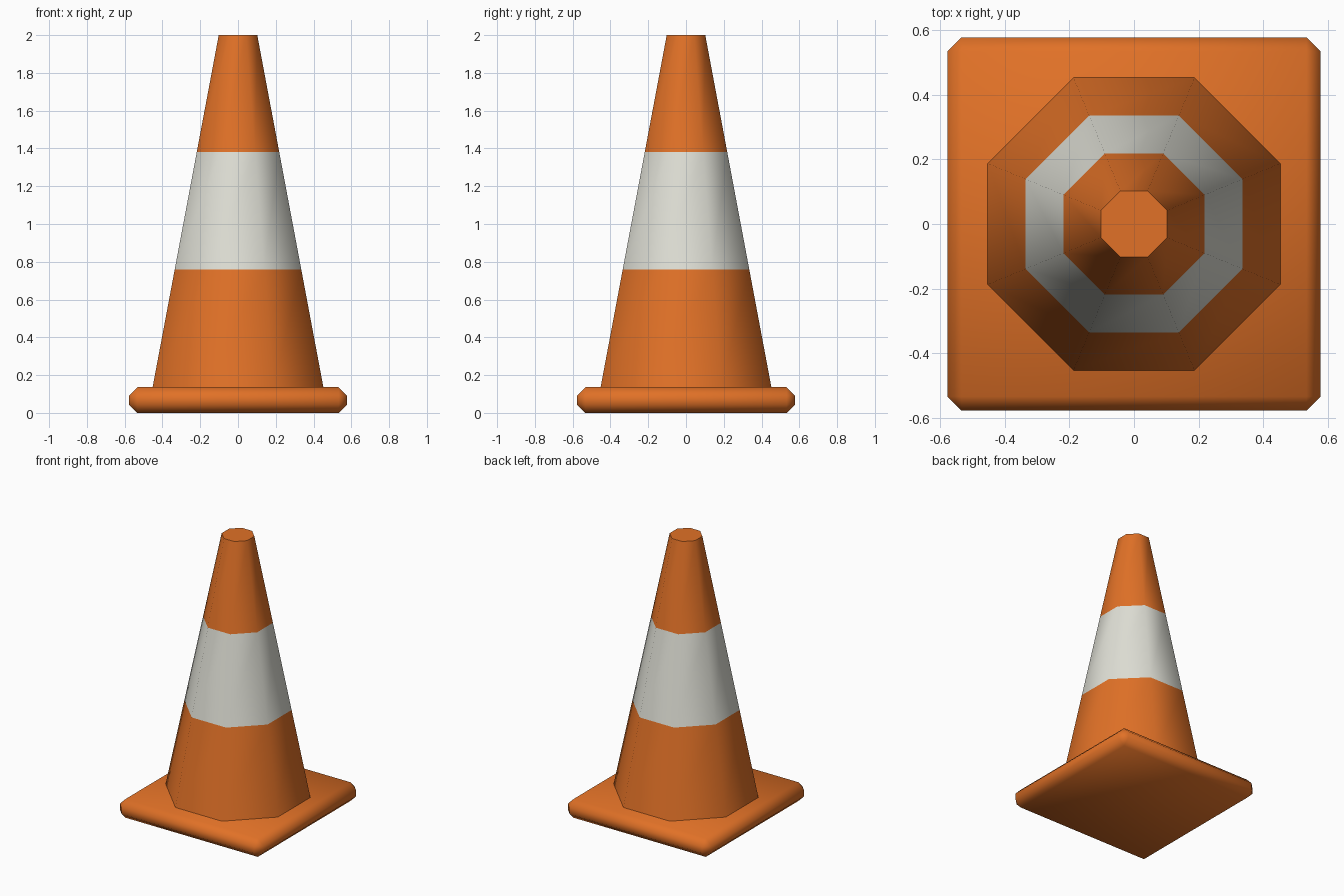
import bpy
import bmesh
import math

default = bpy.data.objects.get("Cube")
if default:
    bpy.data.objects.remove(default, do_unlink=True)


def make_material(name, rgb):
    mat = bpy.data.materials.new(name)
    mat.use_nodes = True
    color = (*rgb, 1)
    mat.diffuse_color = color
    mat.node_tree.nodes["Principled BSDF"].inputs["Base Color"].default_value = color
    return mat


orange = make_material("orange", (0.75, 0.165, 0.02))
white = make_material("reflective_white", (0.74, 0.74, 0.67))


def add_object(name, bm, materials, smooth_angle):
    bmesh.ops.recalc_face_normals(bm, faces=bm.faces)
    mesh = bpy.data.meshes.new(name)
    bm.to_mesh(mesh)
    bm.free()
    for mat in materials:
        mesh.materials.append(mat)
    obj = bpy.data.objects.new(name, mesh)
    bpy.context.collection.objects.link(obj)
    bpy.ops.object.select_all(action="DESELECT")
    obj.select_set(True)
    bpy.context.view_layer.objects.active = obj
    bpy.ops.object.shade_smooth_by_angle(angle=math.radians(smooth_angle))
    return obj


# Square base slab with chamfered edges
WIDTH, THICKNESS = 1.154, 0.136
bm = bmesh.new()
bmesh.ops.create_cube(bm, size=1)
for v in bm.verts:
    v.co.x *= WIDTH
    v.co.y *= WIDTH
    v.co.z = (v.co.z + 0.5) * THICKNESS
bmesh.ops.bevel(bm, geom=bm.edges[:], offset=0.044, offset_type="OFFSET",
                segments=1, profile=0.5, affect="EDGES")
add_object("base", bm, [orange], 60)

# Eight-sided cone, flat sides facing the axes, with one white band
SIDES, TOP = 8, 2.0
BOTTOM_FLAT, TOP_FLAT = 0.452, 0.102
levels = [THICKNESS, 0.76, 1.382, TOP]
bm = bmesh.new()
rings = []
for z in levels:
    t = (z - THICKNESS) / (TOP - THICKNESS)
    radius = (BOTTOM_FLAT + (TOP_FLAT - BOTTOM_FLAT) * t) / math.cos(math.pi / SIDES)
    angles = [(i + 0.5) * math.tau / SIDES for i in range(SIDES)]
    rings.append([bm.verts.new((radius * math.cos(a), radius * math.sin(a), z))
                  for a in angles])
for band, (low, high) in enumerate(zip(rings, rings[1:])):
    for i in range(SIDES):
        j = (i + 1) % SIDES
        face = bm.faces.new((low[i], low[j], high[j], high[i]))
        face.material_index = 1 if band == 1 else 0
bm.faces.new(rings[-1])
bm.faces.new(rings[0][::-1])
add_object("cone", bm, [orange, white], 60)
